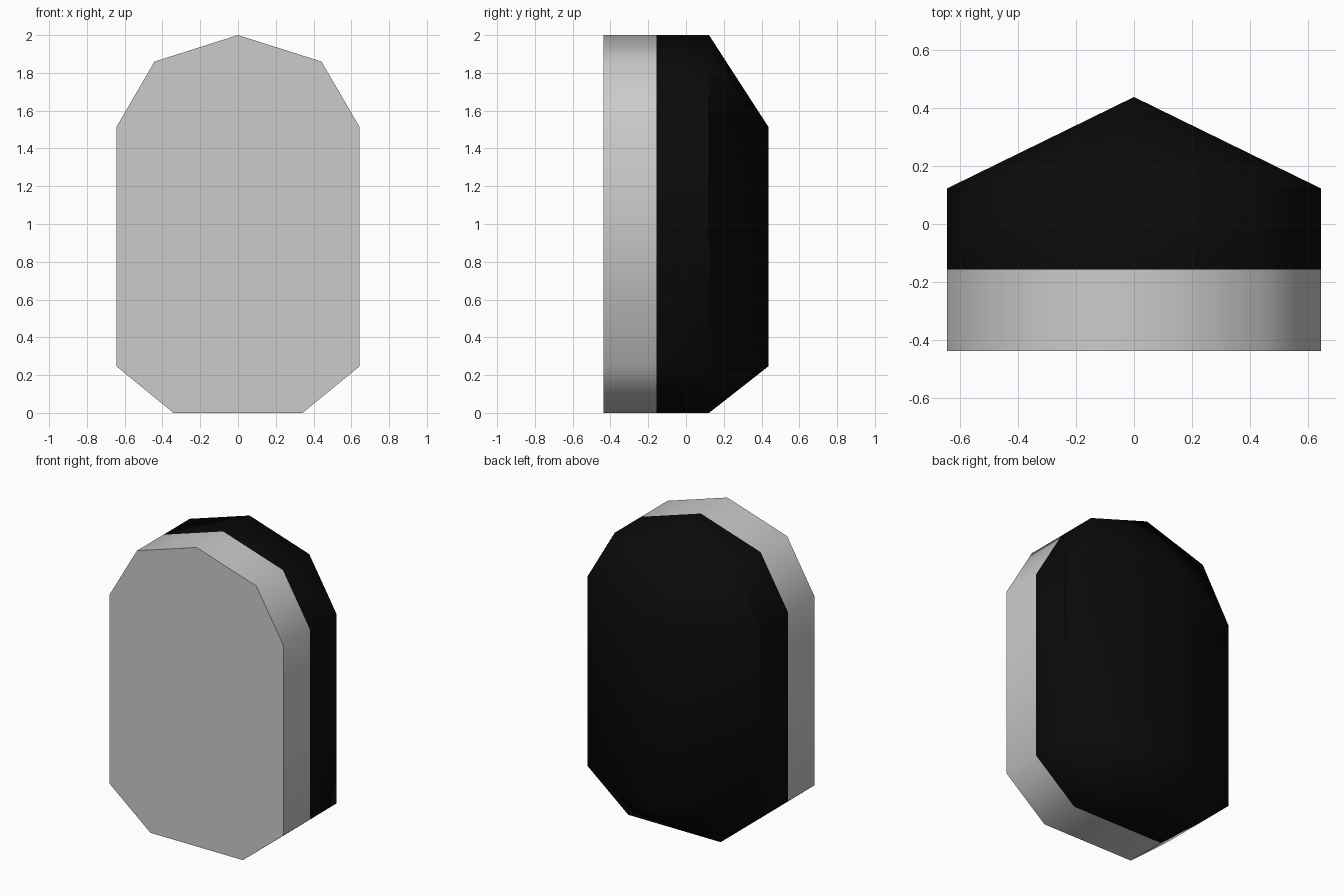
import bpy, bmesh, math

if "Cube" in bpy.data.objects:
    bpy.data.objects.remove(bpy.data.objects["Cube"])

# Right half of the front outline (x, z), mirrored to a full closed loop
half = [(0.342, 0.0), (0.644, 0.247), (0.644, 1.513), (0.442, 1.86)]
outline = half + [(0.0, 2.0)] + [(-x, z) for x, z in reversed(half)]
FRONT, SEAM, RIM, RIDGE = -0.437, -0.157, 0.122, 0.437


def ring(bm, y):
    return [bm.verts.new((x, y, z)) for x, z in outline]


def bridge(bm, a, b):
    n = len(a)
    for i in range(n):
        j = (i + 1) % n
        bm.faces.new((a[i], a[j], b[j], b[i]))


def finish(bm, name, color=None):
    me = bpy.data.meshes.new(name)
    bm.to_mesh(me)
    bm.free()
    ob = bpy.data.objects.new(name, me)
    bpy.context.collection.objects.link(ob)
    if color:
        mat = bpy.data.materials.new(name + "_material")
        mat.diffuse_color = color
        mat.use_nodes = True
        mat.node_tree.nodes["Principled BSDF"].inputs["Base Color"].default_value = mat.diffuse_color
        me.materials.append(mat)
    bpy.ops.object.select_all(action='DESELECT')
    ob.select_set(True)
    bpy.context.view_layer.objects.active = ob
    bpy.ops.object.shade_smooth_by_angle(angle=math.radians(60))
    return ob


# Grey front slab with a flat face
bm = bmesh.new()
front, seam = ring(bm, FRONT), ring(bm, SEAM)
bm.faces.new(front)
bridge(bm, seam, front)
finish(bm, "front_plate")

# Black rear shell: straight band, then slopes up to a central vertical ridge
bm = bmesh.new()
seam, rim = ring(bm, SEAM), ring(bm, RIM)
bridge(bm, rim, seam)
low = bm.verts.new((0, RIDGE, half[1][1]))
high = bm.verts.new((0, RIDGE, half[2][1]))
n = len(rim)
for i in range(n):
    a, b = rim[i], rim[(i + 1) % n]
    if abs(a.co.x - b.co.x) < 1e-5:          # long side slopes
        ends = (high, low) if a.co.z < b.co.z else (low, high)
        bm.faces.new((b, a, ends[1], ends[0]))
    else:                                    # fans above and below the ridge
        tip = high if a.co.z + b.co.z > 2 else low
        bm.faces.new((b, a, tip))
finish(bm, "rear_shell", (0.003, 0.003, 0.003, 1))
